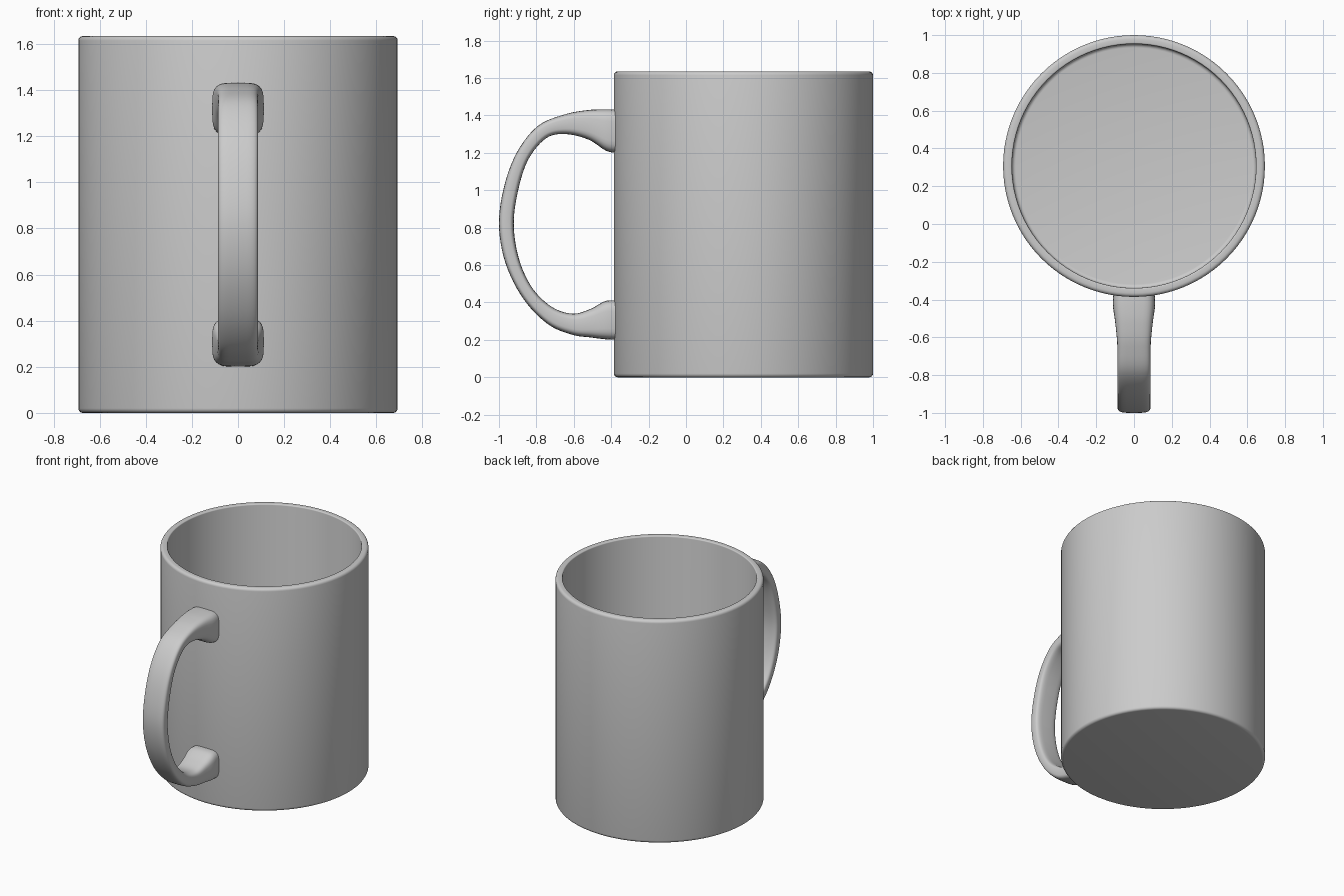
import bpy, bmesh, math
from mathutils import Vector

if "Cube" in bpy.data.objects:
    bpy.data.objects.remove(bpy.data.objects["Cube"])

# Glazed ceramic
glaze = bpy.data.materials.new("grey_ceramic")
glaze.use_nodes = True
COLOUR = (0.6, 0.6, 0.6, 1)
glaze.diffuse_color = COLOUR
glaze.node_tree.nodes["Principled BSDF"].inputs["Base Color"].default_value = COLOUR

RADIUS, HEIGHT, WALL, FLOOR = 0.693, 1.635, 0.047, 0.06
CENTRE_Y = 1 - RADIUS


def finish(bm, name, angle):
    bmesh.ops.remove_doubles(bm, verts=bm.verts, dist=1e-5)
    bmesh.ops.recalc_face_normals(bm, faces=bm.faces)
    mesh = bpy.data.meshes.new(name)
    bm.to_mesh(mesh)
    bm.free()
    mesh.materials.append(glaze)
    obj = bpy.data.objects.new(name, mesh)
    bpy.context.collection.objects.link(obj)
    bpy.ops.object.select_all(action='DESELECT')
    obj.select_set(True)
    bpy.context.view_layer.objects.active = obj
    bpy.ops.object.shade_smooth_by_angle(angle=math.radians(angle))
    return obj


def fillet(cx, cz, r, start, end, steps=4):
    """Arc points in the lathe plane, angles in degrees."""
    angles = [math.radians(start + (end - start) * i / steps) for i in range(steps + 1)]
    return [(cx + r * math.cos(a), cz + r * math.sin(a)) for a in angles]


# Mug body: lathed wall with eased rim and foot
inner = RADIUS - WALL
ease, lip = 0.02, 0.008
profile = [(0, 0)]
profile += fillet(RADIUS - ease, ease, ease, -90, 0)
profile += fillet(RADIUS - ease, HEIGHT - ease, ease, 0, 90)
profile += fillet(inner + lip, HEIGHT - lip, lip, 90, 180)
profile += fillet(inner - ease, FLOOR + ease, ease, 0, -90)
profile += [(0, FLOOR)]

bm = bmesh.new()
verts = [bm.verts.new((r, 0, z)) for r, z in profile]
edges = [bm.edges.new(pair) for pair in zip(verts, verts[1:])]
bmesh.ops.spin(bm, geom=verts + edges, cent=(0, 0, 0), axis=(0, 0, 1),
               angle=math.tau, steps=96, use_duplicate=False)
body = finish(bm, "mug_body", 35)
body.location.y = CENTRE_Y

# Handle stations: outer y, outer z, inner y, inner z, half width
stations = [
    (-.36, 1.43, -.36, 1.20, .108),
    (-.43, 1.433, -.425, 1.21, .112),
    (-.53, 1.428, -.52, 1.27, .099),
    (-.65, 1.405, -.64, 1.30, .088),
    (-.79, 1.345, -.745, 1.28, .087),
    (-.90, 1.21, -.84, 1.17, .087),
    (-.97, 1.03, -.895, 1.01, .087),
    (-1.0, .82, -.921, .82, .087),
    (-.965, .61, -.892, .63, .087),
    (-.87, .42, -.82, .475, .087),
    (-.74, .285, -.715, .375, .087),
    (-.61, .228, -.605, .34, .09),
    (-.51, .213, -.51, .366, .10),
    (-.43, .203, -.43, .408, .112),
    (-.36, .20, -.36, .41, .108),
]


def smooth_path(points, steps=6):
    """Catmull-Rom interpolation through the stations."""
    rows = [Vector(p) for p in points]
    out = []
    for i in range(len(rows) - 1):
        b, c = rows[i], rows[i + 1]
        before, after = rows[max(i - 1, 0)], rows[min(i + 2, len(rows) - 1)]
        m, n = (c - before) / 2, (after - b) / 2
        for k in range(steps):
            t = k / steps
            h = t * t * (3 - 2 * t)
            out.append(b * (1 - h) + c * h + m * t * (1 - t) ** 2 - n * t * t * (1 - t))
    return out + [rows[-1]]


def soften(value, power=0.5):
    return math.copysign(abs(value) ** power, value)


# Handle: rounded-rectangle section swept along the stations
SIDES = 32
bm = bmesh.new()
rings = []
for oy, oz, iy, iz, half in smooth_path(stations):
    outer, inside = Vector((0, oy, oz)), Vector((0, iy, iz))
    middle, reach = (outer + inside) / 2, (outer - inside) / 2
    ring = []
    for s in range(SIDES):
        a = math.tau * s / SIDES
        side = Vector((half * soften(math.cos(a)), 0, 0))
        ring.append(bm.verts.new(middle + side + reach * soften(math.sin(a))))
    rings.append(ring)
for r1, r2 in zip(rings, rings[1:]):
    for s in range(SIDES):
        n = (s + 1) % SIDES
        bm.faces.new((r1[s], r1[n], r2[n], r2[s]))
bm.faces.new(rings[0])
bm.faces.new(rings[-1])
finish(bm, "handle", 45)
